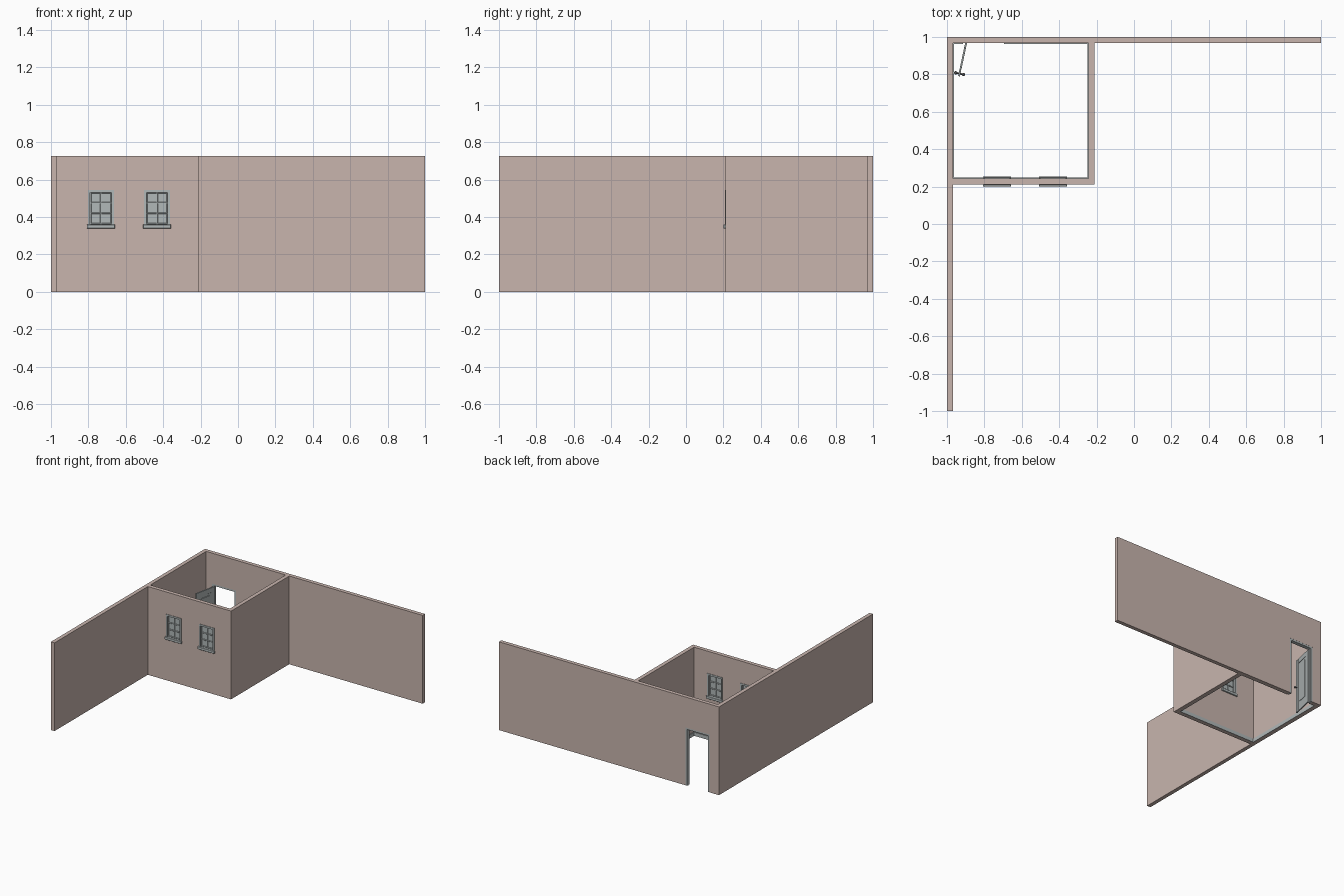
import bpy, math
from mathutils import Matrix, Vector

if "Cube" in bpy.data.objects:
    bpy.data.objects.remove(bpy.data.objects["Cube"])

H, T = 0.725, 0.032          # wall height and thickness
plaster = bpy.data.materials.new("plaster")
plaster.diffuse_color = (0.58, 0.46, 0.42, 1)
plaster.use_nodes = True
plaster.node_tree.nodes["Principled BSDF"].inputs["Base Color"].default_value = plaster.diffuse_color
dark = bpy.data.materials.new("dark_metal")
dark.diffuse_color = (0.08, 0.08, 0.08, 1)
dark.use_nodes = True
dark.node_tree.nodes["Principled BSDF"].inputs["Base Color"].default_value = dark.diffuse_color
trim = bpy.data.materials.new("painted_trim")
trim.diffuse_color = (0.44, 0.48, 0.48, 1)
trim.use_nodes = True
trim.node_tree.nodes["Principled BSDF"].inputs["Base Color"].default_value = trim.diffuse_color


def box(name, lo, hi, mat=None, bevel=0):
    lo, hi = Vector(lo), Vector(hi)
    bpy.ops.mesh.primitive_cube_add(size=1, location=(lo + hi) / 2)
    o = bpy.context.object
    o.name = name
    o.scale = hi - lo
    bpy.ops.object.transform_apply(location=False, rotation=False, scale=True)
    if mat:
        o.data.materials.append(mat)
    if bevel:
        m = o.modifiers.new("bevel", 'BEVEL')
        m.width, m.segments = bevel, 1
    return o


def cut(wall, lo, hi):
    c = box("cutter", lo, hi)
    c.hide_render = True
    m = wall.modifiers.new("opening", 'BOOLEAN')
    m.operation, m.solver, m.object = 'DIFFERENCE', 'EXACT', c
    bpy.context.view_layer.objects.active = wall
    bpy.ops.object.modifier_apply(modifier=m.name)
    bpy.data.objects.remove(c)


# Walls: two long outer ones, two short ones closing the corner room
R = -0.212                   # outer face of the room's right wall
F = 0.212                    # outer face of the room's front wall
left_wall = box("left_wall", (-1, -1, 0), (-1 + T, 1, H), plaster)
back_wall = box("back_wall", (-1 + T, 1 - T, 0), (1, 1, H), plaster)
front_wall = box("room_front_wall", (-1 + T, F, 0), (R, F + T, H), plaster)
right_wall = box("room_right_wall", (R - T, F + T, 0), (R, 1 - T, H), plaster)

# Windows: casing both sides, sash, glazing bars, glass and sills
Z0, Z1, HW = 0.352, 0.54, 0.066
for i, cx in enumerate((-0.733, -0.433)):
    n = f"window_{i + 1}_"
    cut(front_wall, (cx - HW, F - .1, Z0), (cx + HW, F + .1, Z1))
    y0, y1 = F - 0.004, F + T + 0.004
    for s in (-1, 1):
        xs = sorted((cx + s * 0.057, cx + s * 0.069))
        box(n + "jamb", (xs[0], y0, Z0), (xs[1], y1, Z1), trim)
    box(n + "head", (cx - 0.069, y0, Z1 - 0.01), (cx + 0.069, y1, Z1 + 0.004), trim)
    box(n + "sill", (cx - 0.075, F - 0.012, Z0 - 0.014), (cx + 0.075, y1 + 0.006, Z0 + 0.008), trim, 0.002)
    b0, b1 = F + 0.006, F + 0.02
    for k in range(3):
        x = cx + (k - 1) * 0.055
        box(n + "upright_bar", (x - 0.004, b0, Z0), (x + 0.004, b1, Z1), trim, 0.002)
    for k in range(4):
        z = 0.364 + k * 0.0555
        box(n + "cross_bar", (cx - 0.06, b0, z - 0.004), (cx + 0.06, b1, z + 0.004), trim, 0.002)
    box(n + "glass", (cx - 0.057, F + 0.012, Z0), (cx + 0.057, F + 0.014, Z1), trim)

# Doorway and its lining
X0, X1, DH = -0.915, -0.695, 0.475
cut(back_wall, (X0, 0.9, -0.1), (X1, 1.1, DH))
L = 0.014
for x in (X0, X1 - L):
    box("door_jamb", (x, 1 - T, 0), (x + L, 0.999, DH), trim)
    box("door_stop", (x + (L if x == X0 else -0.004), 0.988, 0),
        (x + (L + 0.004 if x == X0 else 0), 0.996, DH - L), trim)
box("door_head", (X0 + L, 1 - T, DH - L), (X1 - L, 0.999, DH), trim)

# Door leaf, built along local +x from the hinge, then swung open
W, LH, D = 0.19, 0.456, 0.005
parts = [box("door_stile", (x, -D, 0.003), (x + 0.036, D, LH), trim, 0.001) for x in (0, W - 0.036)]
parts += [box("door_rail", (0.036, -D, a), (W - 0.036, D, b), trim, 0.001)
          for a, b in ((0.003, 0.06), (LH - 0.04, LH))]
parts.append(box("door_panel", (0.03, -0.002, 0.05), (W - 0.03, 0.002, LH - 0.03), trim))
parts.append(box("door_raised_panel", (0.052, -0.004, 0.078), (W - 0.052, 0.004, LH - 0.058), trim, 0.002))
for s in (-1, 1):
    bpy.ops.mesh.primitive_cylinder_add(vertices=16, radius=0.004, depth=0.018,
                                        location=(W - 0.014, s * 0.012, 0.215), rotation=(math.pi / 2, 0, 0))
    parts.append(bpy.context.object)
    parts[-1].name = "door_knob_stem"
    bpy.ops.mesh.primitive_uv_sphere_add(segments=16, ring_count=10, radius=0.009,
                                         location=(W - 0.014, s * 0.021, 0.215))
    bpy.ops.object.shade_smooth()
    parts.append(bpy.context.object)
    parts[-1].name = "door_knob"
    for p in parts[-2:]:
        p.data.materials.append(dark)
bpy.context.view_layer.update()
swing = Matrix.Translation((-0.896, 0.976, 0)) @ Matrix.Rotation(math.radians(-102), 4, 'Z')
for p in parts:
    p.matrix_world = swing @ p.matrix_world

# Skirting inside the room
a, b, c, d, s, h = -1 + T, R - T, F + T, 1 - T, 0.005, 0.03
for lo, hi in (((a, c, 0), (a + s, d, h)), ((b - s, c, 0), (b, d, h)),
               ((a + s, c, 0), (b - s, c + s, h)), ((X1, d - s, 0), (b - s, d, h)),
               ((a + s, d - s, 0), (X0, d, h))):
    box("skirting", lo, hi, trim)
